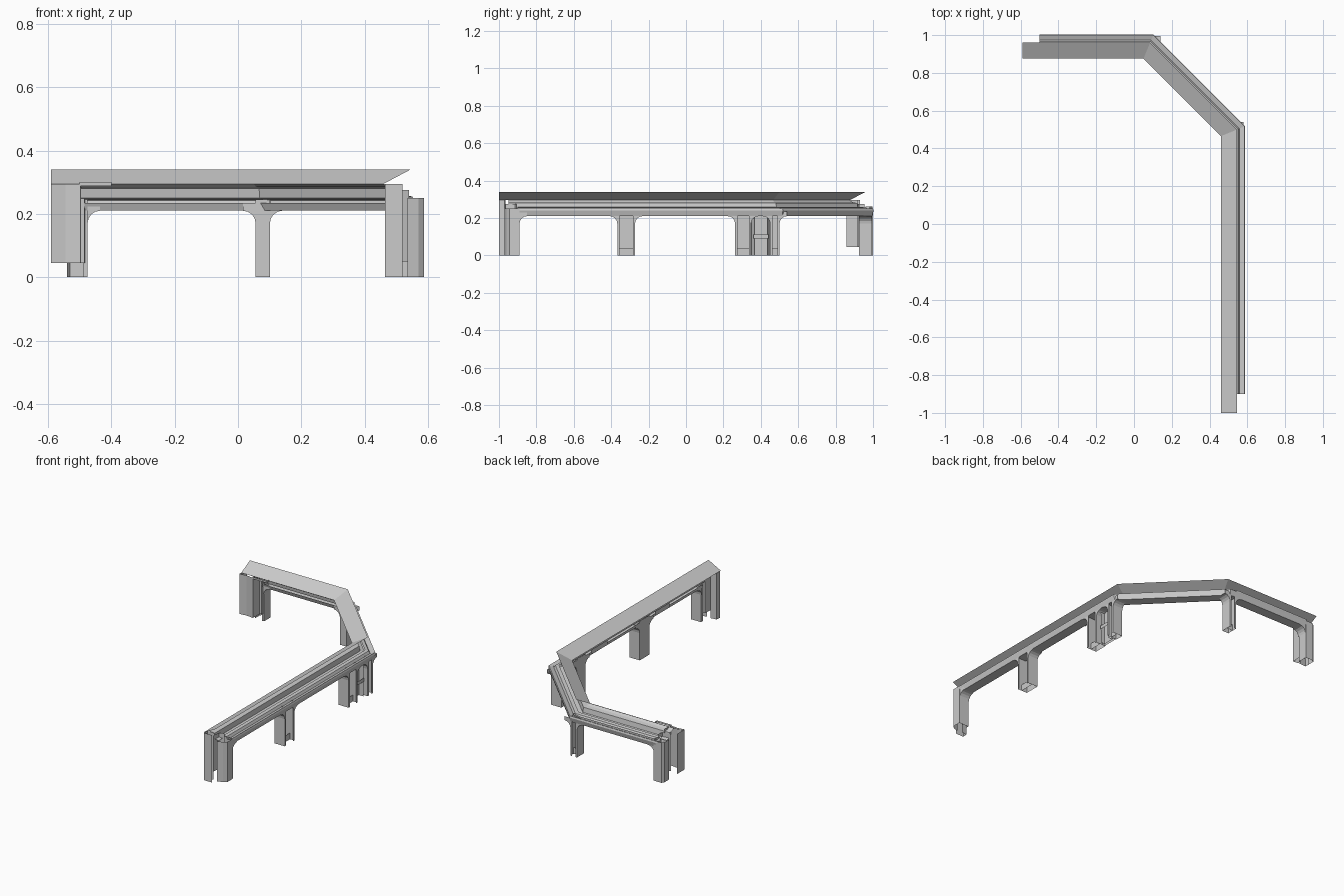
import bpy
from math import sin, cos, pi
from mathutils import Vector

if "Cube" in bpy.data.objects:
    bpy.data.objects.remove(bpy.data.objects["Cube"])

# Inner edge of the ring, from the left end round to the front end
PATH = [Vector(p) for p in ((-0.59, 0.875), (0.05, 0.875), (0.46, 0.465), (0.46, -1.0))]


def make(name, verts, faces):
    me = bpy.data.meshes.new(name)
    me.from_pydata([tuple(v) for v in verts], [], faces)
    me.update()
    ob = bpy.data.objects.new(name, me)
    bpy.context.collection.objects.link(ob)
    return ob


def left(d):
    return Vector((-d.y, d.x))


def sweep(name, profile, trim0=0.0, trim1=0.0):
    """Mitred sweep of an open (offset, z) profile along the ring."""
    pts = [p.copy() for p in PATH]
    dirs = [(b - a).normalized() for a, b in zip(pts, pts[1:])]
    pts[0] += dirs[0] * trim0
    pts[-1] -= dirs[-1] * trim1
    verts, faces, k = [], [], len(profile)
    for i, p in enumerate(pts):
        n0 = left(dirs[max(i - 1, 0)])
        n1 = left(dirs[min(i, len(dirs) - 1)])
        m = (n0 + n1) / (1 + n0.dot(n1))
        for u, z in profile:
            q = p + m * u
            verts.append((q.x, q.y, z))
    for i in range(len(pts) - 1):
        for j in range(k - 1):
            a = i * k + j
            faces.append((a, a + k, a + k + 1, a + 1))
    return make(name, verts, faces)


def place(frame, s, u, z):
    o, t = frame
    q = Vector(o) + t * s + left(t) * u
    return (q.x, q.y, z)


def wall(name, frame, plan, z0, z1):
    """Vertical sheet following a plan of (along, outward) points."""
    verts = [place(frame, s, u, z) for z in (z0, z1) for s, u in plan]
    k = len(plan)
    return make(name, verts, [(i, i + 1, i + 1 + k, i + k) for i in range(k - 1)])


def bracket(name, frame, s, sign, u0=0.055, u1=0.12):
    """Rounded haunch between a post and the beam."""
    r = 0.04
    arc = [(s + sign * r * (1 - cos(a)), 0.17 + r * sin(a))
           for a in (i * pi / 8 for i in range(5))]
    verts = [place(frame, a, u, z) for u in (u0, u1) for a, z in arc]
    verts += [place(frame, s, u, 0.235) for u in (u0, u1)]
    verts += [place(frame, s + sign * r, u, 0.235) for u in (u0, u1)]
    faces = [(i, i + 1, i + 6, i + 5) for i in range(4)]
    faces += [(0, 1, 2, 3, 4, 12, 10), (5, 6, 7, 8, 9, 13, 11)]
    make(name, verts, faces)


def post(name, frame, w, u0=0.05, u1=0.12):
    """Channel post, open outward, with small lips and haunches."""
    h, lip = w / 2, 0.012
    wall(name, frame, [(-h + lip, u1), (-h, u1), (-h, u0), (h, u0), (h, u1), (h - lip, u1)],
         0.0, 0.245)
    wall(name + "_plinth", frame, [(-h, u1 - 0.03), (h, u1 - 0.03)], 0.0, 0.04)
    for sg in (-1, 1):
        bracket(name + "_bracket", frame, sg * h, sg, u0, u1)


# Tilted roof band and the stepped beam below it
sweep("roof_band", [(0.085, 0.34), (0.0, 0.295)])
sweep("gutter_back", [(0.0, 0.295), (0.015, 0.285), (0.04, 0.28), (0.045, 0.25), (0.07, 0.243)],
      0.06, 0.05)
sweep("lower_ledge", [(0.07, 0.258), (0.09, 0.255), (0.098, 0.24), (0.125, 0.25), (0.128, 0.24)],
      0.09, 0.10)
sweep("lower_fascia", [(0.128, 0.24), (0.12, 0.212), (0.06, 0.21), (0.05, 0.235)], 0.10, 0.10)

X, D, S = Vector((1, 0)), Vector((1, -1)).normalized(), Vector((0, -1))

# Middle posts
post("side_post", ((0.46, -0.32), S), 0.095)
post("bay_front_post", ((0.46, 0.305), S), 0.085)
post("bay_back_post", ((0.46, 0.475), S), 0.05)
post("back_corner_post", ((0.078, 0.875), X), 0.045)

# Recessed bay with cross bar between the two corner posts
bay = ((0.46, 0.40), S)
wall("bay_panel", bay, [(-0.055, 0.055), (0.055, 0.055)], 0.0, 0.235)
wall("bay_frame", bay, [(-0.05, 0.07), (-0.035, 0.1), (-0.035, 0.07),
                        (0.035, 0.07), (0.035, 0.1), (0.05, 0.07)], 0.0, 0.23)
wall("bay_cross_bar", bay, [(-0.04, 0.07), (-0.04, 0.1), (0.04, 0.1), (0.04, 0.07)], 0.09, 0.112)

# Front end post: tall inner panel, then a stepped jamb
front = ((0.46, -1.0), -S)


def end_plan(plan):
    return [(s, -u) for s, u in plan]   # this frame runs backwards, so outward flips


wall("front_end_panel", front, end_plan([(0, 0.06), (0, 0.004), (0.03, 0.008), (0.035, 0.045)]), 0.0, 0.295)
wall("front_end_jamb", front, end_plan([(0.035, 0.045), (0.085, 0.05), (0.095, 0.08)]), 0.05, 0.275)
wall("front_end_leg", front, end_plan([(0.03, 0.075), (0.04, 0.11), (0.055, 0.128), (0.11, 0.128),
                                       (0.11, 0.06), (0.09, 0.06)]), 0.0, 0.25)
bracket("front_end_bracket", front, 0.11, 1, -0.055, -0.125)

# Left end post, mirrored arrangement with a raised panel
back = ((-0.59, 0.875), X)
wall("left_end_panel", back, [(0, 0.055), (0, -0.018), (0.045, -0.012), (0.092, -0.018), (0.095, 0.045)],
     0.045, 0.295)
wall("left_end_jamb", back, [(0.05, 0.045), (0.105, 0.05), (0.11, 0.08)], 0.045, 0.275)
wall("left_end_leg", back, [(0.05, 0.065), (0.05, 0.11), (0.06, 0.124), (0.115, 0.124),
                            (0.115, 0.06), (0.1, 0.06)], 0.0, 0.25)
bracket("left_end_bracket", back, 0.115, 1)

# Small inner trim strips under the roof band
for name, y0, y1 in (("inner_trim_a", 0.11, 0.27), ("inner_trim_b", -0.5, -0.36)):
    wall(name, ((0.46, y0), -S), [(0, -0.005), (y1 - y0, -0.005)], 0.255, 0.285)
wall("left_inner_trim", back, [(0.09, -0.018), (0.19, -0.018), (0.19, 0.0)], 0.288, 0.3)
# Upper return behind the left end of the roof band
wall("left_back_strip", back, [(0.10, 0.085), (0.11, 0.122), (0.62, 0.122), (0.68, 0.105)], 0.25, 0.262)
